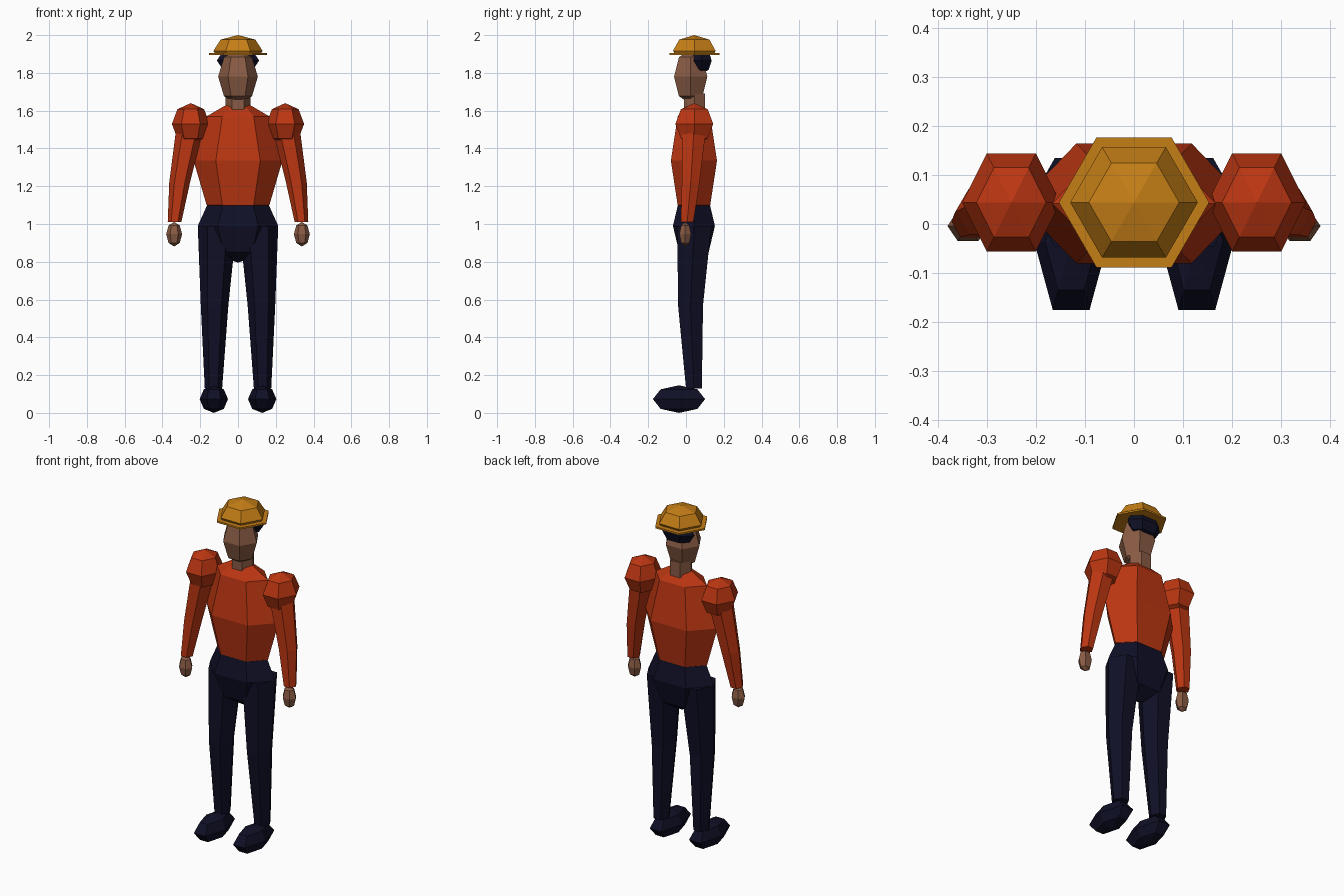
import bpy, bmesh, math

if "Cube" in bpy.data.objects:
    bpy.data.objects.remove(bpy.data.objects["Cube"])


def material(name, color):
    m = bpy.data.materials.new(name)
    m.diffuse_color = (*color, 1)
    m.use_nodes = True
    m.node_tree.nodes["Principled BSDF"].inputs["Base Color"].default_value = m.diffuse_color
    return m


GOLD = material("gold", (0.56, 0.21, 0.008))
RED = material("rust_red", (0.50, 0.037, 0.006))
SKIN = material("brown_skin", (0.25, 0.105, 0.058))
NAVY = material("navy", (0.005, 0.005, 0.02))
S60 = math.sin(math.radians(60))


def loft(name, rings, mat):
    """Six-sided loft; each ring is (x, y, z, half width in x, half depth in y)."""
    bm = bmesh.new()
    loops = []
    for x, y, z, rx, ay in rings:
        if rx == 0:
            loops.append([bm.verts.new((x, y, z))])
            continue
        loops.append([bm.verts.new((x + rx * math.cos(k * math.pi / 3),
                                    y + ay / S60 * math.sin(k * math.pi / 3), z))
                      for k in range(6)])
    for a, b in zip(loops, loops[1:]):
        for k in range(6):
            n = (k + 1) % 6
            if len(a) == 1:
                bm.faces.new((a[0], b[n], b[k]))
            elif len(b) == 1:
                bm.faces.new((a[k], a[n], b[0]))
            else:
                bm.faces.new((a[k], a[n], b[n], b[k]))
    for end in (loops[0], loops[-1]):
        if len(end) == 6:
            bm.faces.new(end)
    bmesh.ops.recalc_face_normals(bm, faces=bm.faces)
    mesh = bpy.data.meshes.new(name)
    bm.to_mesh(mesh)
    bm.free()
    mesh.materials.append(mat)
    ob = bpy.data.objects.new(name, mesh)
    bpy.context.collection.objects.link(ob)
    return ob


def ball(name, centre, size, mat, start=0):
    """Faceted ball, six segments and four rings, from the bottom up."""
    x, y, z = centre
    rx, ay, rz = size
    rings = []
    for k in range(start, 5):
        t = k * math.pi / 4
        r = math.sin(t) if 0 < k < 4 else 0
        rings.append((x, y, z - rz * math.cos(t), rx * r, ay * r))
    return loft(name, rings, mat)


# Torso, pelvis and neck
ball("torso", (0, 0.042, 1.335), (0.235, 0.122, 0.332), RED)
ball("pelvis", (0, 0.042, 0.99), (0.213, 0.111, 0.195), NAVY)
loft("neck", [(0, 0.045, 1.59, 0.065, 0.056), (0, 0.045, 1.69, 0.065, 0.056)], SKIN)

# Head and hair
ball("head", (0, 0.025, 1.78), (0.105, 0.088, 0.146), SKIN)
ball("hair", (0, 0.081, 1.865), (0.112, 0.055, 0.07), NAVY)

# Hat
loft("hat_brim", [(0, 0.044, 1.894, 0.153, 0.1325), (0, 0.044, 1.904, 0.153, 0.1325)], GOLD)
loft("hat_crown", [(0, 0.044, 1.898, 0.118, 0.102), (0, 0.044, 1.917, 0.13, 0.1125),
                   (0, 0.044, 1.976, 0.092, 0.08), (0, 0.044, 2.0, 0, 0)], GOLD)

# Limbs on both sides
for side, s in (("left", 1), ("right", -1)):
    ball(side + "_shoulder", (s * 0.25, 0.044, 1.53), (0.1, 0.1, 0.11), RED)
    loft(side + "_arm", [(s * 0.336, 0.006, 1.01, 0.036, 0.033),
                         (s * 0.309, 0.025, 1.22, 0.055, 0.047),
                         (s * 0.25, 0.044, 1.53, 0.074, 0.065)], RED)
    ball(side + "_hand", (s * 0.338, -0.004, 0.946), (0.042, 0.031, 0.065), SKIN)
    loft(side + "_leg", [(s * 0.13, 0.042, 0.13, 0.046, 0.042),
                         (s * 0.124, 0.024, 0.57, 0.073, 0.066),
                         (s * 0.11, 0.044, 0.99, 0.103, 0.09)], NAVY)
    ball(side + "_shoe", (s * 0.128, -0.037, 0.073), (0.075, 0.138, 0.073), NAVY)
